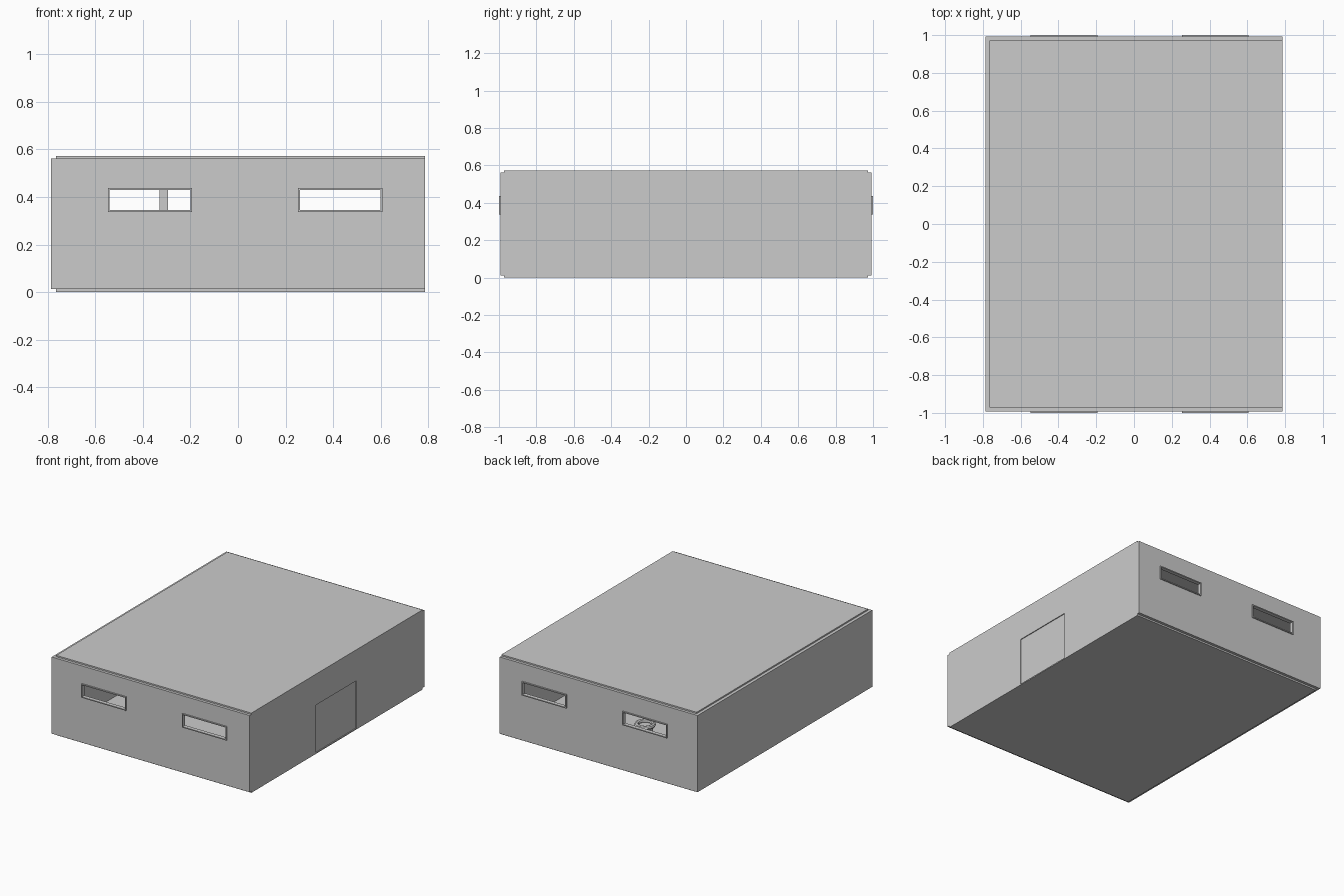
import bpy, math

if "Cube" in bpy.data.objects:
    bpy.data.objects.remove(bpy.data.objects["Cube"])

W, D = 0.787, 0.992      # half width and half depth of the walls
Z0, Z1, TOP = 0.012, 0.563, 0.573
T = 0.02                 # board thickness
SLOTS = ((-0.54, -0.20), (0.26, 0.60))
SZ0, SZ1 = 0.345, 0.43


def box(name, x0, x1, y0, y1, z0, z1):
    v = [(x, y, z) for x in (x0, x1) for y in (y0, y1) for z in (z0, z1)]
    f = [(0, 1, 3, 2), (4, 6, 7, 5), (0, 4, 5, 1), (2, 3, 7, 6), (0, 2, 6, 4), (1, 5, 7, 3)]
    me = bpy.data.meshes.new(name)
    me.from_pydata(v, [], f)
    ob = bpy.data.objects.new(name, me)
    bpy.context.collection.objects.link(ob)
    return ob


def cut(ob, x0, x1, y0, y1, z0, z1):
    c = box(ob.name + "_cutter", x0, x1, y0, y1, z0, z1)
    c.hide_render = True
    m = ob.modifiers.new("cut", 'BOOLEAN')
    m.object, m.operation, m.solver = c, 'DIFFERENCE', 'EXACT'
    bpy.context.view_layer.objects.active = ob
    bpy.ops.object.modifier_apply(modifier=m.name)
    bpy.data.objects.remove(c, do_unlink=True)


# end walls with two hand slots, each slot edged by a thin raised rim
for side, s in (("front", -1), ("back", 1)):
    ya, yb = sorted((s * D, s * (D - T)))
    wall = box(side + "_wall", -W, W, ya, yb, Z0, Z1)
    for i, (a, b) in enumerate(SLOTS):
        cut(wall, a, b, -1.1, 1.1, SZ0, SZ1)
        ra, rb = sorted((s * 1.0, s * D))
        rim = box(f"{side}_slot_rim_{i}", a - 0.007, b + 0.007, ra, rb, SZ0 - 0.007, SZ1 + 0.007)
        cut(rim, a, b, -1.1, 1.1, SZ0, SZ1)

# left wall, and right wall with its shallow recess
E = D - T
box("left_wall", -W, -W + T, -E, E, Z0, Z1)
right = box("right_wall", W - T, W, -E, E, 0, TOP)
cut(right, W - 0.006, W + 0.1, -0.24, 0.22, 0.008, 0.35)

# folded base and lid, joined to the right wall
box("base_panel", -0.765, W - T, -E, E, 0, Z0 + 0.008)
box("lid_panel", -0.765, W - T, -E, E, Z1 - 0.008, TOP)
box("base_liner", -W + T, -0.765, -E, E, Z0, Z0 + 0.008)
box("lid_liner", -W + T, -0.765, -E, E, Z1 - 0.008, Z1)

# upright divider glimpsed through the left slots
box("inner_post", -0.33, -0.295, -0.05, 0.05, 0.02, 0.555)

# low ring lying inside the box
bpy.ops.mesh.primitive_torus_add(major_radius=0.055, minor_radius=0.015, major_segments=32,
                                 minor_segments=8, location=(-0.2, 0.75, 0.25))
bpy.context.object.name = "inner_ring"
bpy.ops.object.shade_smooth_by_angle()
bpy.ops.mesh.primitive_cylinder_add(vertices=32, radius=0.05, depth=0.23, location=(-0.2, 0.75, 0.13))
bpy.context.object.name = "inner_ring_stand"
bpy.ops.object.shade_smooth_by_angle()
